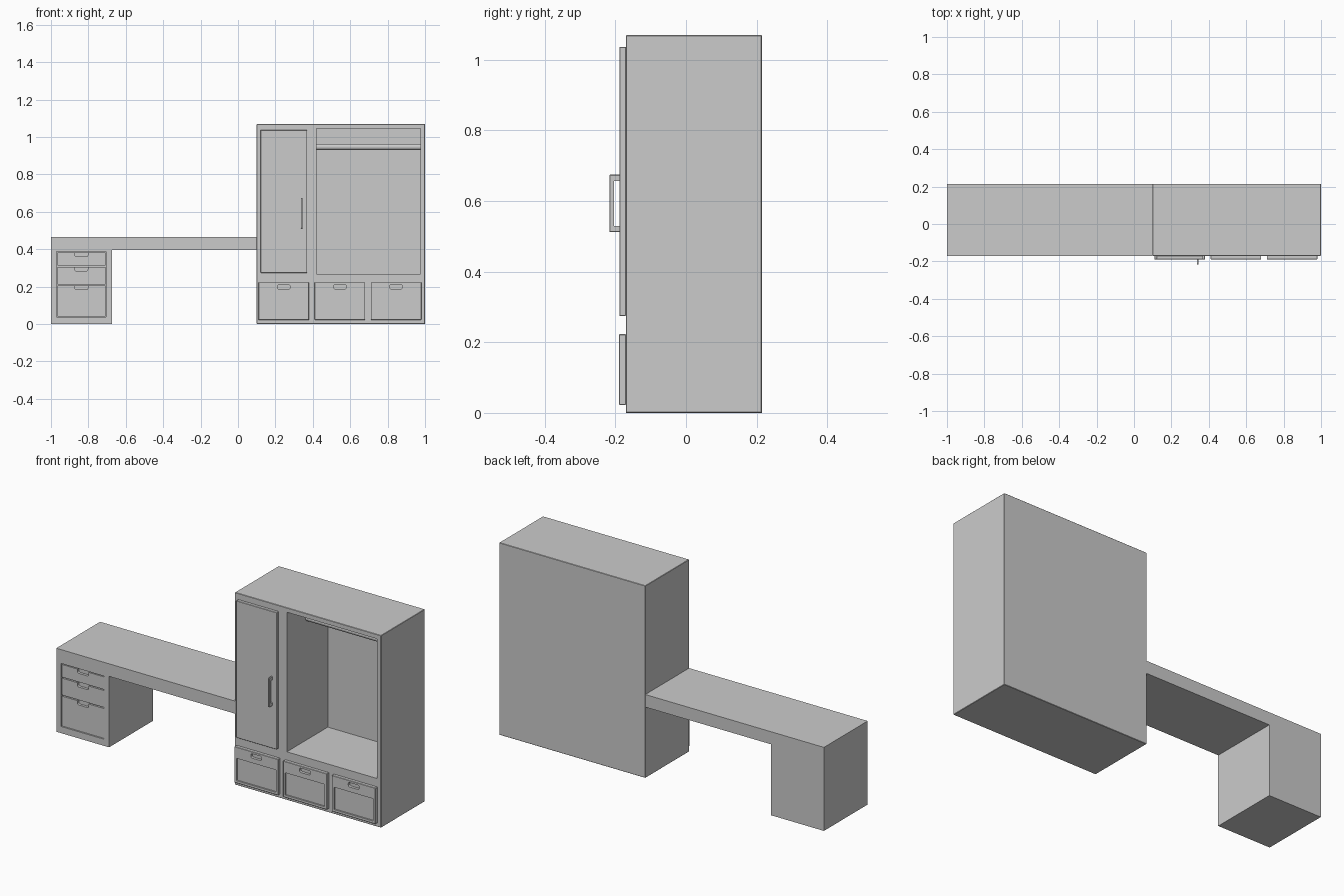
import bpy, bmesh
from math import pi
from mathutils import Matrix

if "Cube" in bpy.data.objects:
    bpy.data.objects.remove(bpy.data.objects["Cube"])

FRONT, BACK = -0.17, 0.215


def box(name, x, y, z, bevel=0.0, axis=None, segments=1):
    """Box from (min, max) ranges; bevels all edges or only those along one axis."""
    bm = bmesh.new()
    bmesh.ops.create_cube(bm, size=1)
    for v in bm.verts:
        for i, (lo, hi) in enumerate((x, y, z)):
            v.co[i] = lo if v.co[i] < 0 else hi
    if bevel:
        edges = [e for e in bm.edges if axis is None
                 or abs((e.verts[0].co - e.verts[1].co)[axis]) > 1e-6]
        bmesh.ops.bevel(bm, geom=edges, offset=bevel, segments=segments,
                        profile=0.5, affect='EDGES')
    bmesh.ops.recalc_face_normals(bm, faces=bm.faces)
    mesh = bpy.data.meshes.new(name)
    bm.to_mesh(mesh)
    bm.free()
    obj = bpy.data.objects.new(name, mesh)
    bpy.context.collection.objects.link(obj)
    return obj


def cut(obj, *args, **kwargs):
    """Carve a box out of obj."""
    cutter = box("cutter", *args, **kwargs)
    mod = obj.modifiers.new("cut", 'BOOLEAN')
    mod.operation, mod.object, mod.solver = 'DIFFERENCE', cutter, 'EXACT'
    bpy.context.view_layer.objects.active = obj
    bpy.ops.object.modifier_apply(modifier=mod.name)
    bpy.data.objects.remove(cutter)


# Desk top and drawer pedestal
box("desk_top", (-1.0, 0.10), (FRONT, BACK), (0.395, 0.465))
pedestal = box("pedestal", (-1.0, -0.675), (FRONT, BACK), (0.0, 0.395))
cut(pedestal, (-0.97, -0.705), (FRONT - 0.1, FRONT + 0.03), (0.037, 0.388))

# Pedestal drawer fronts with finger notches
for i, (lo, hi) in enumerate(((0.04, 0.206), (0.212, 0.306), (0.312, 0.382))):
    drawer = box(f"desk_drawer_{i + 1}", (-0.966, -0.709),
                 (FRONT + 0.003, FRONT + 0.03), (lo, hi))
    cut(drawer, (-0.872, -0.803), (FRONT - 0.1, FRONT + 0.017),
        (hi - 0.022, hi + 0.022), bevel=0.008, axis=1, segments=3)

# Wardrobe carcass with open hanging space
carcass = box("wardrobe_carcass", (0.10, 1.0), (FRONT, BACK), (0.0, 1.07), bevel=0.002)
cut(carcass, (0.42, 0.975), (FRONT - 0.1, 0.19), (0.268, 1.045))

# Hanging rail
bm = bmesh.new()
bmesh.ops.create_cone(bm, cap_ends=True, segments=24, radius1=0.017, radius2=0.017,
                      depth=0.555, matrix=Matrix.Rotation(pi / 2, 4, 'Y'))
mesh = bpy.data.meshes.new("hanging_rail")
bm.to_mesh(mesh)
bm.free()
rail = bpy.data.objects.new("hanging_rail", mesh)
rail.location = (0.6975, 0.01, 0.947)
bpy.context.collection.objects.link(rail)
rail.select_set(True)
bpy.context.view_layer.objects.active = rail
bpy.ops.object.shade_smooth_by_angle()

# Wardrobe door with bracket handle
box("wardrobe_door", (0.12, 0.37), (FRONT - 0.019, FRONT), (0.274, 1.037), bevel=0.002)
handle = box("door_handle", (0.336, 0.346), (-0.217, -0.187), (0.512, 0.675),
             bevel=0.002)
cut(handle, (0.3, 0.4), (-0.204, -0.1), (0.530, 0.657))

# Wardrobe drawer fronts: sunken panel and rounded grip
for i in range(3):
    x = 0.11 + 0.3 * i
    drawer = box(f"wardrobe_drawer_{i + 1}", (x, x + 0.27),
                 (FRONT - 0.02, FRONT), (0.022, 0.223), bevel=0.002)
    cut(drawer, (x + 0.014, x + 0.256), (-0.3, FRONT - 0.012), (0.036, 0.16))
    cut(drawer, (x + 0.102, x + 0.168), (-0.3, FRONT - 0.005), (0.187, 0.211),
        bevel=0.008, axis=1, segments=4)
